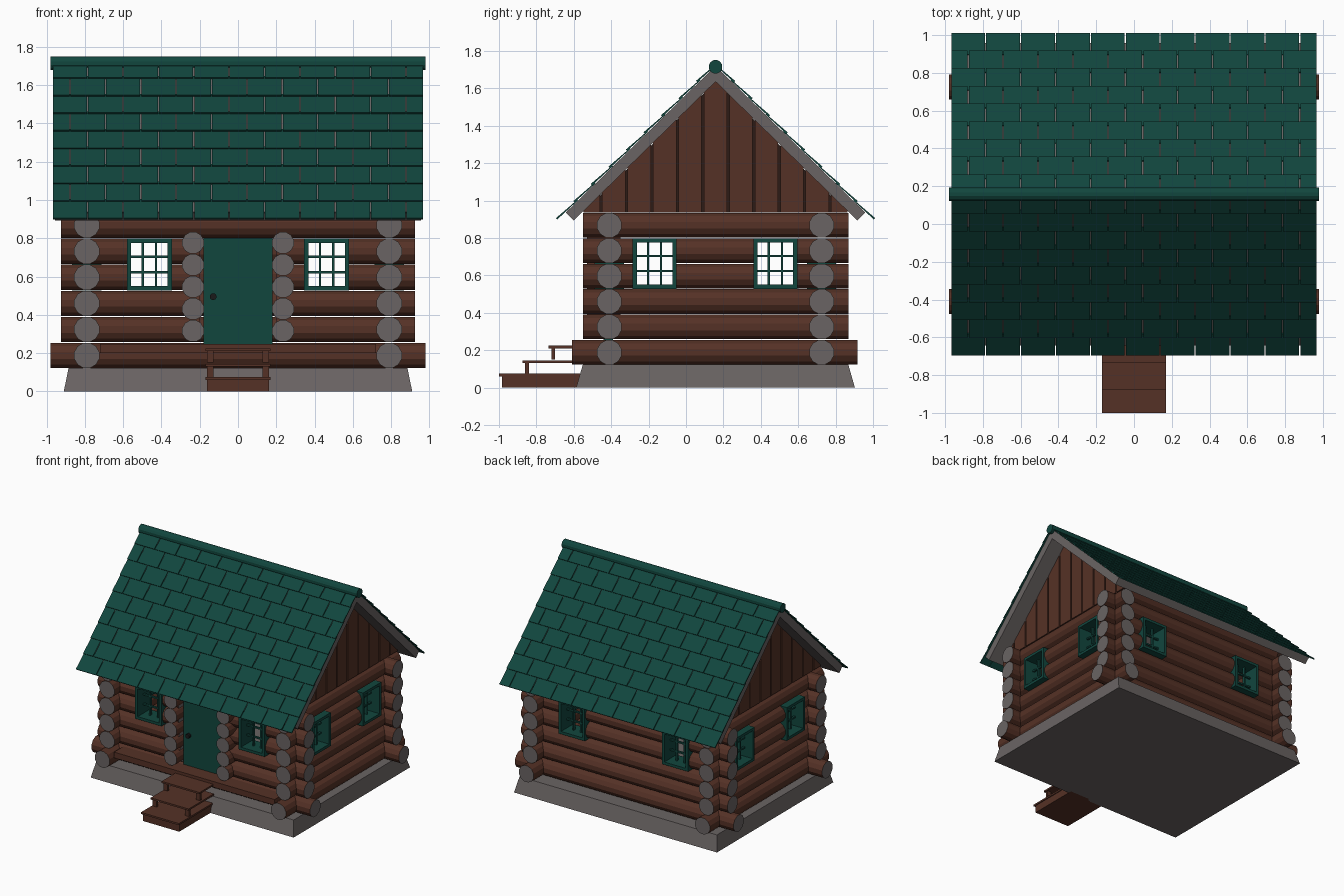
import bpy, bmesh, math

if "Cube" in bpy.data.objects:
    bpy.data.objects.remove(bpy.data.objects["Cube"])

def mat(name, c):
    m = bpy.data.materials.new(name)
    m.diffuse_color = (*c, 1)
    m.use_nodes = True
    m.node_tree.nodes["Principled BSDF"].inputs["Base Color"].default_value = m.diffuse_color
    return m

BROWN = mat("log brown", (0.091, 0.031, 0.019))
GREY = mat("weathered grey", (0.144, 0.127, 0.125))
GREEN = mat("dark green", (0.0056, 0.061, 0.048))
DARK = mat("dark gap brown", (0.025, 0.011, 0.008))
BLACK = mat("black iron", (0.01, 0.01, 0.01))

YC = 0.158                      # ridge line, centre of the house in y
XW, YF, YB = 0.79, -0.41, 0.725  # wall centre lines
R, ROW, Z0 = 0.068, 0.136, 0.188  # log radius, row height, first row
SLOPE = 0.98
APEX_IN, APEX_OUT = 1.636, 1.72

def finish(bm, name, *mats):
    bmesh.ops.recalc_face_normals(bm, faces=bm.faces)
    me = bpy.data.meshes.new(name)
    bm.to_mesh(me)
    bm.free()
    for m in mats:
        me.materials.append(m)
    ob = bpy.data.objects.new(name, me)
    bpy.context.collection.objects.link(ob)
    return ob

def loft(bm, a, b, cap=0):
    """Solid between two matching outlines."""
    va, vb = [bm.verts.new(p) for p in a], [bm.verts.new(p) for p in b]
    n = len(a)
    for i in range(n):
        j = (i + 1) % n
        bm.faces.new((va[i], va[j], vb[j], vb[i]))
    for f in (bm.faces.new(va[::-1]), bm.faces.new(vb)):
        f.material_index = cap

def box(bm, x0, x1, y0, y1, z0, z1):
    q = [(x0, y0), (x1, y0), (x1, y1), (x0, y1)]
    loft(bm, [(x, y, z0) for x, y in q], [(x, y, z1) for x, y in q])

def log(bm, axis, t0, t1, c, z, r=R, n=12, cap=1):
    def ring(t):
        out = []
        for i in range(n):
            a = 2 * math.pi * (i + 0.5) / n
            u, w = c + r * math.cos(a), z + r * math.sin(a)
            out.append((t, u, w) if axis == "x" else (u, t, w))
        return out
    loft(bm, ring(t0), ring(t1), cap)

# stone foundation
bm = bmesh.new()
def rect(hx, hy, z):
    return [(sx * hx, YC + sy * hy, z) for sx, sy in ((-1, -1), (1, -1), (1, 1), (-1, 1))]
loft(bm, rect(0.91, 0.745, 0), rect(0.885, 0.71, 0.122))
finish(bm, "foundation", GREY)

# log walls: openings split the logs of certain rows
HW = 0.117
WX, WY = (-0.463, 0.463), (-0.168, 0.478)
def wall(name, axis, c, t0, t1, b0, b1, windows, door=False):
    bm = bmesh.new()
    for i in range(6):
        lo, hi = (b0, b1) if i == 0 else (t0, t1)
        cuts = []
        if i in (3, 4):
            cuts += [(w - HW + 0.004, w + HW - 0.004) for w in windows]
        if door and 1 <= i <= 4:
            cuts.append((-0.2, 0.2))
        edges = [lo] + [e for cut in sorted(cuts) for e in cut] + [hi]
        for a, b in zip(edges[::2], edges[1::2]):
            log(bm, axis, a, b, c, Z0 + i * ROW)
    if axis == "x":             # plate log hidden under the eaves
        log(bm, axis, -0.8, 0.8, c, Z0 + 6 * ROW)
    finish(bm, name, BROWN, GREY)

wall("front_wall", "x", YF, -0.925, 0.925, -0.98, 0.98, WX, True)
wall("back_wall", "x", YB, -0.925, 0.925, -0.98, 0.98, WX)
for s, side in ((-1, "left"), (1, "right")):
    wall(side + "_wall", "y", s * XW, -0.55, 0.868, -0.61, 0.917, WY)

# windows: frame with glazing bars
def window(name, axis, c, w):
    bm = bmesh.new()
    z0, z1, fr = 0.528, 0.798, 0.022
    def bar(a, b, p, q, d):
        if axis == "x":
            box(bm, a, b, w - d, w + d, p, q)
        else:
            box(bm, w - d, w + d, a, b, p, q)
    for s in (-1, 1):
        e = c + s * (HW - fr / 2)
        bar(e - fr / 2, e + fr / 2, z0, z1, 0.078)
        k = c + s * 0.035
        bar(k - 0.006, k + 0.006, z0 + fr, z1 - fr, 0.01)
        zm = (z0 + z1) / 2 + s * 0.04
        bar(c - HW + fr, c + HW - fr, zm - 0.006, zm + 0.006, 0.008)
    bar(c - HW + fr, c + HW - fr, z0, z0 + fr, 0.078)
    bar(c - HW + fr, c + HW - fr, z1 - fr, z1, 0.078)
    finish(bm, name, GREEN)

for i in (0, 1):
    window(f"front_window_{i+1}", "x", WX[i], YF)
    window(f"back_window_{i+1}", "x", WX[i], YB)
    window(f"left_window_{i+1}", "y", WY[i], -XW)
    window(f"right_window_{i+1}", "y", WY[i], XW)

# door, handle and stacked log ends beside it
bm = bmesh.new()
box(bm, -0.18, 0.18, -0.44, -0.39, 0.245, 0.802)
finish(bm, "door", GREEN)
bm = bmesh.new()
log(bm, "y", -0.465, -0.44, -0.13, 0.495, 0.018, 10, 0)
finish(bm, "door_handle", BLACK)
bm = bmesh.new()
for s in (-1, 1):
    for i in range(5):
        log(bm, "y", -0.53, -0.35, s * 0.235, 0.316 + i * 0.115, 0.0585)
finish(bm, "door_posts", BROWN, GREY)

# porch deck and open steps
bm = bmesh.new()
box(bm, -0.72, 0.72, -0.56, -0.4, 0.2, 0.247)
finish(bm, "porch_deck", BROWN)
bm = bmesh.new()
box(bm, -0.163, 0.163, -0.985, -0.56, 0, 0.06)
for y, z in ((-1.0, 0.06), (-0.875, 0.13), (-0.735, 0.21)):
    box(bm, -0.17, 0.17, y, -0.55, z, z + 0.014)
    if z > 0.1:
        for s in (-1, 1):
            box(bm, s * 0.145 - 0.018, s * 0.145 + 0.018, y + 0.015, y + 0.035, z - 0.06, z)
finish(bm, "steps", BROWN)

# gables: vertical boards over a dark backing
def under(y):
    return APEX_IN - SLOPE * abs(y - YC)
for s, side in ((-1, "left"), (1, "right")):
    bm = bmesh.new()
    for k in range(-5, 6):
        c = YC + k * 0.136
        a, b = max(c - 0.062, YC - 0.705), min(c + 0.062, YC + 0.705)
        p = [(a, 0.936), (b, 0.936), (b, under(b))]
        if k == 0:
            p.append((YC, APEX_IN))
        p.append((a, under(a)))
        loft(bm, [(s * 0.8, y, z) for y, z in p], [(s * 0.825, y, z) for y, z in p])
    finish(bm, side + "_gable_boards", BROWN)
    bm = bmesh.new()
    p = [(YC - 0.705, 0.936), (YC + 0.705, 0.936), (YC, APEX_IN)]
    loft(bm, [(s * 0.785, y, z) for y, z in p], [(s * 0.812, y, z) for y, z in p])
    finish(bm, side + "_gable_backing", DARK)

# roof slab, one bent profile run along x
bm = bmesh.new()
p = [(YC, APEX_OUT), (YC - 0.8, 0.936), (YC - 0.758, 0.893), (YC, APEX_IN),
     (YC + 0.758, 0.893), (YC + 0.8, 0.936)]
loft(bm, [(-0.955, y, z) for y, z in p], [(0.955, y, z) for y, z in p])
finish(bm, "roof_slab", GREY)

# staggered shingles on both slopes
ang = math.atan(SLOPE)
ca, sa = math.cos(ang), math.sin(ang)
HALF = 1.94 / 21
STEP = 1.18 / 9
for d, side in ((-1, "front"), (1, "back")):
    bm = bmesh.new()
    def at(x, s, n):            # s runs down the slope, n off the surface
        return (x, YC + d * (s * ca + n * sa), APEX_OUT - s * sa + n * ca)
    for r in range(9):
        lo = (r + 1) * STEP
        hi = max(lo - STEP - 0.02, 0)
        i = 0
        while i < 21:
            w = 1 if (r % 2 and i == 0) or i == 20 else 2
            x0, x1 = -0.97 + i * HALF + 0.003, -0.97 + (i + w) * HALF - 0.003
            sec = [(lo, 0.006), (lo, 0.016), (hi, 0.006), (hi, 0.001)]
            loft(bm, [at(x0, *q) for q in sec], [at(x1, *q) for q in sec])
            i += w
    finish(bm, side + "_shingles", GREEN)

# ridge cap
bm = bmesh.new()
log(bm, "x", -0.98, 0.98, YC, 1.715, 0.037, 12, 0)
finish(bm, "ridge_cap", GREEN)
